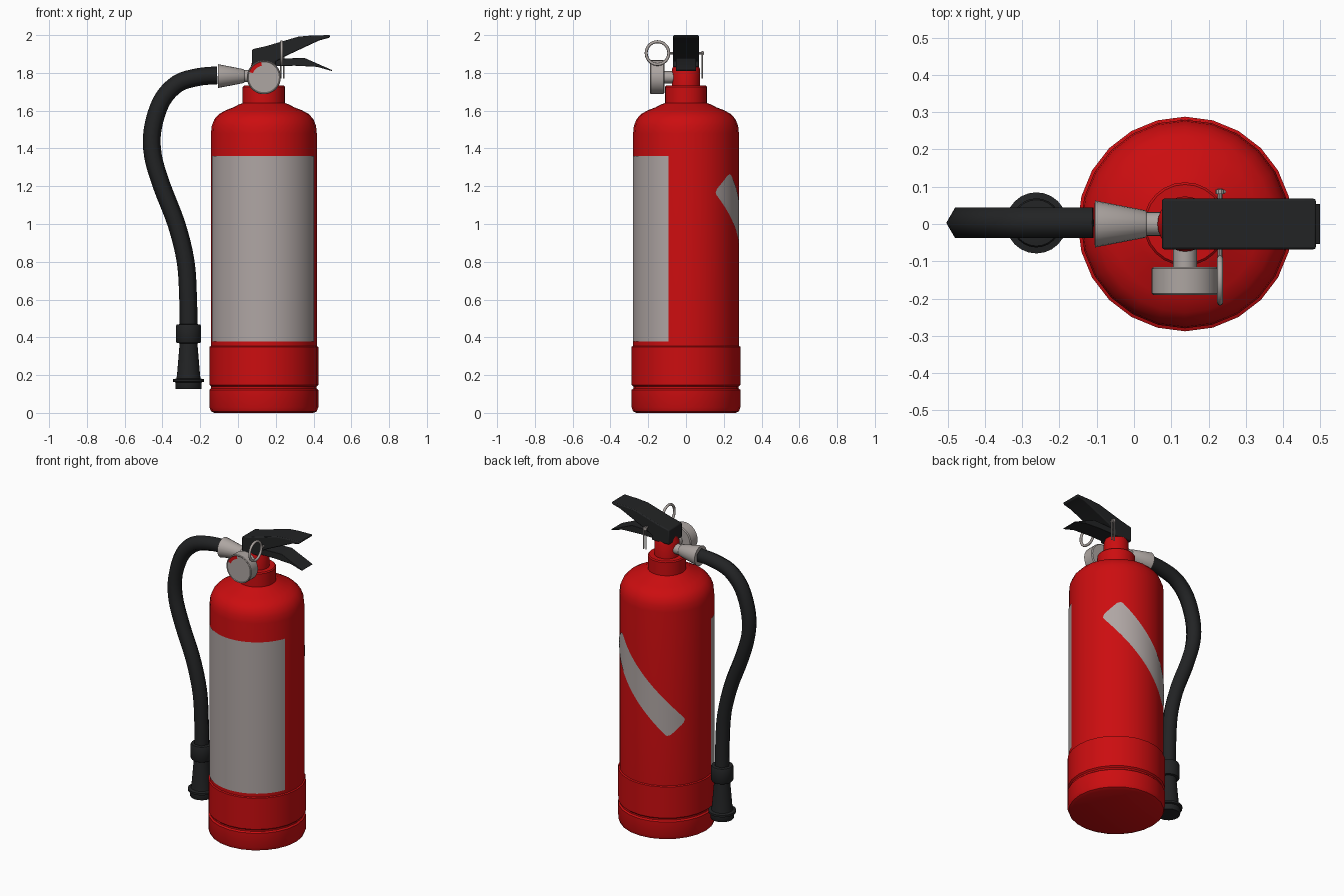
import bpy, bmesh, math
from mathutils import Vector, Matrix

if "Cube" in bpy.data.objects:
    bpy.data.objects.remove(bpy.data.objects["Cube"])

CX = 0.137  # x of the cylinder axis


def material(name, rgb):
    m = bpy.data.materials.new(name)
    m.diffuse_color = (*rgb, 1)
    m.use_nodes = True
    m.node_tree.nodes["Principled BSDF"].inputs["Base Color"].default_value = m.diffuse_color
    return m


RED = material("red_paint", (0.60, 0.004, 0.005))
LABEL = material("label_grey", (0.43, 0.38, 0.37))
METAL = material("metal_grey", (0.42, 0.38, 0.36))
BLACK = material("black_rubber", (0.016, 0.017, 0.018))


def finish(name, bm, mat, angle=35, fix_normals=True):
    if fix_normals:
        bmesh.ops.recalc_face_normals(bm, faces=bm.faces)
    me = bpy.data.meshes.new(name)
    bm.to_mesh(me)
    bm.free()
    me.materials.append(mat)
    for p in me.polygons:
        p.use_smooth = True
    me.set_sharp_from_angle(angle=math.radians(angle))
    ob = bpy.data.objects.new(name, me)
    bpy.context.collection.objects.link(ob)
    return ob


def skin(bm, rings, closed=False):
    """Join rings of vertices with quads, capping the ends if open."""
    n = len(rings[0])
    pairs = list(zip(rings, rings[1:]))
    if closed:
        pairs.append((rings[-1], rings[0]))
    for a, b in pairs:
        for i in range(n):
            j = (i + 1) % n
            bm.faces.new((a[i], a[j], b[j], b[i]))
    if not closed:
        bm.faces.new(rings[0])
        bm.faces.new(rings[-1])


def lathe(name, profile, origin, mat, axis=(0, 0, 1), seg=24):
    """Spin (radius, height) points about an axis through origin."""
    bm = bmesh.new()
    rot = Vector((0, 0, 1)).rotation_difference(Vector(axis)).to_matrix().to_4x4()
    mx = Matrix.Translation(origin) @ rot
    rings = []
    for r, h in profile:
        rings.append([bm.verts.new(mx @ Vector((r * math.cos(a), r * math.sin(a), h)))
                      for a in (math.tau * i / seg for i in range(seg))])
    skin(bm, rings)
    return finish(name, bm, mat)


def sweep(name, path, radius, sides, normal, mat, closed=False, angle=70):
    """Tube along a planar path; normal is the normal of the path's plane."""
    bm = bmesh.new()
    n, count, rings = Vector(normal), len(path), []
    for i, p in enumerate(path):
        if closed:
            t = path[(i + 1) % count] - path[i - 1]
        else:
            t = path[min(i + 1, count - 1)] - path[max(i - 1, 0)]
        side = t.normalized().cross(n)
        rings.append([bm.verts.new(p + radius * (side * math.cos(a) + n * math.sin(a)))
                      for a in (math.tau * k / sides for k in range(sides))])
    skin(bm, rings, closed)
    return finish(name, bm, mat, angle)


def wrapped_patch(name, func, nu, nv, mat, r=0.2815):
    """Thin sheet on the cylinder; func(u, v) gives (azimuth from front, z)."""
    bm = bmesh.new()
    grid = []
    for i in range(nu + 1):
        col = []
        for j in range(nv + 1):
            az, z = func(i / nu, j / nv)
            col.append(bm.verts.new((CX + r * math.sin(az), -r * math.cos(az), z)))
        grid.append(col)
    for i in range(nu):
        for j in range(nv):
            bm.faces.new((grid[i][j], grid[i + 1][j], grid[i + 1][j + 1], grid[i][j + 1]))
    return finish(name, bm, mat, fix_normals=False)


def side_profile(name, points, half_width, bevel, mat):
    """Extrude an xz outline across y and round its edges."""
    bm = bmesh.new()
    face = bm.faces.new([bm.verts.new((x, -half_width, z)) for x, z in points])
    ext = bmesh.ops.extrude_face_region(bm, geom=[face])
    bmesh.ops.translate(bm, vec=(0, 2 * half_width, 0),
                        verts=[v for v in ext["geom"] if isinstance(v, bmesh.types.BMVert)])
    ob = finish(name, bm, mat)
    mod = ob.modifiers.new("round", 'BEVEL')
    mod.width, mod.segments = bevel, 2
    return ob


# Cylinder with base skirt, groove, shoulder and collar
lathe("cylinder_body", [(0.262, 0), (0.28, 0.008), (0.288, 0.03), (0.288, 0.122), (0.279, 0.13),
                        (0.279, 0.14), (0.288, 0.148), (0.288, 0.35), (0.28, 0.354),
                        (0.28, 1.48), (0.276, 1.52), (0.262, 1.555), (0.238, 1.582),
                        (0.2, 1.603), (0.16, 1.618), (0.135, 1.632), (0.112, 1.64),
                        (0.112, 1.725), (0.106, 1.732)], (CX, 0, 0), RED)

# Valve neck
lathe("valve_neck", [(0.074, 1.72), (0.074, 1.82), (0.07, 1.83), (0.06, 1.87)], (CX, 0, 0), RED)

# Front label
wrapped_patch("front_label", lambda u, v: (math.radians(-78 + 149 * u), 0.377 + 0.983 * v),
              48, 1, LABEL)


# Diagonal stripe around the back, with rounded corners
def stripe(u, v, length=0.68, half=0.077, corner=0.025, r=0.28):
    s = length * u
    d = max(0.0, corner - min(s, length - s))
    w = half - corner + math.sqrt(max(0.0, corner ** 2 - d ** 2))
    t = w * (2 * v - 1)
    ca, sa = math.cos(math.radians(47.5)), math.sin(math.radians(47.5))
    return (math.radians(133.5) + (s * ca + t * sa) / r, 1.222 - s * sa + t * ca)


wrapped_patch("back_stripe", stripe, 80, 6, LABEL)

# Hose, smoothed through a few points
pts = [Vector((x, 0.003, z)) for x, z in
       [(-0.06, 1.787), (-0.11, 1.787), (-0.21, 1.778), (-0.32, 1.743), (-0.405, 1.65),
        (-0.452, 1.5), (-0.45, 1.36), (-0.403, 1.2), (-0.326, 1.0), (-0.277, 0.8),
        (-0.264, 0.6), (-0.262, 0.45), (-0.262, 0.36)]]
path = []
for i in range(1, len(pts) - 2):
    a, b, c, d = pts[i - 1:i + 3]
    for k in range(4):
        t = k / 4
        path.append(0.5 * (2 * b + (c - a) * t + (2 * a - 5 * b + 4 * c - d) * t ** 2
                           + (3 * b - a - 3 * c + d) * t ** 3))
path.append(pts[-2])
sweep("hose", path, 0.047, 6, (0, 1, 0), BLACK)

# Hose nozzle and its clamp band
lathe("nozzle", [(0.068, 0.127), (0.07, 0.13), (0.07, 0.162), (0.082, 0.165), (0.082, 0.178),
                 (0.064, 0.182), (0.061, 0.2), (0.046, 0.38)], (-0.262, 0.003, 0), BLACK)
lathe("nozzle_band", [(0.045, 0.368), (0.062, 0.37), (0.066, 0.376), (0.066, 0.46),
                      (0.062, 0.468), (0.045, 0.47)], (-0.262, 0.003, 0), BLACK)

# Hose connector on the valve
lathe("hose_connector", [(0.045, 0), (0.063, 0.001), (0.037, 0.135), (0.032, 0.14), (0.032, 0.2)],
      (-0.106, 0, 1.783), METAL, axis=(1, 0, 0), seg=20)

# Pressure gauge with a red warning arc on its dial
lathe("gauge_stem", [(0.032, 0), (0.032, 0.08)], (CX, -0.05, 1.777), METAL, axis=(0, -1, 0), seg=12)
gauge = lathe("pressure_gauge", [(0.084, 0), (0.09, 0.005), (0.09, 0.071), (0.086, 0.075),
                                 (0.082, 0.072), (0.062, 0.072)],
              (CX, -0.115, 1.777), METAL, axis=(0, -1, 0), seg=36)
gauge.data.materials.append(RED)
for p in gauge.data.polygons:
    dx, dz = p.center.x - CX, p.center.z - 1.777
    ang, rad = math.degrees(math.atan2(dz, dx)), math.hypot(dx, dz)
    if p.normal.y < -0.95 and 0.06 < rad < 0.08 and 98 < ang < 162:
        p.material_index = 1

# Squeeze lever and carrying handle
side_profile("squeeze_lever", [(0.075, 1.83), (0.075, 1.925), (0.15, 1.942), (0.32, 1.992),
                               (0.39, 1.998), (0.49, 2.0), (0.485, 1.986), (0.43, 1.972),
                               (0.25, 1.888), (0.2, 1.86), (0.2, 1.83)], 0.068, 0.006, BLACK)
side_profile("carrying_handle", [(0.13, 1.835), (0.13, 1.87), (0.25, 1.876), (0.35, 1.88),
                                 (0.5, 1.814), (0.496, 1.81), (0.42, 1.832), (0.3, 1.838)],
             0.054, 0.002, BLACK)

# Safety pin: ring, rod, end knob and hanging prongs
ring = [Vector((0.231, -0.151 + 0.06 * math.cos(a), 1.905 + 0.06 * math.sin(a)))
        for a in (math.tau * i / 28 for i in range(28))]
sweep("pin_ring", ring, 0.008, 8, (1, 0, 0), METAL, closed=True)
lathe("pin_rod", [(0.007, 0), (0.007, 0.185)], (0.231, -0.09, 1.905), METAL, axis=(0, 1, 0), seg=10)
lathe("pin_knob", [(0.012, 0), (0.012, 0.012)], (0.231, 0.081, 1.905), METAL, axis=(0, 1, 0), seg=10)
for i, x in enumerate((0.226, 0.243)):
    lathe(f"pin_prong_{i + 1}", [(0.004, 0), (0.004, 0.138)], (x, 0.087, 1.77), METAL, seg=8)
